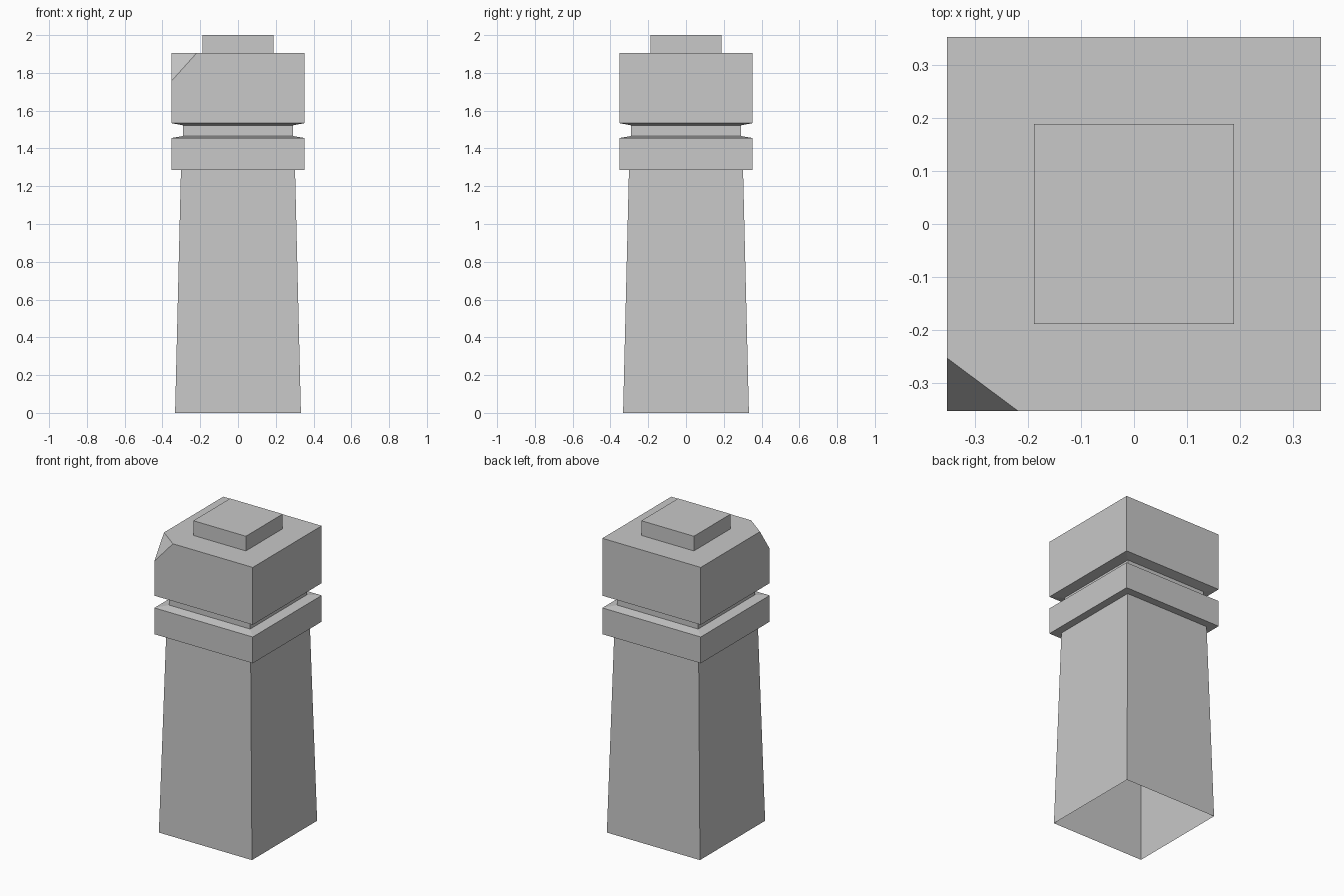
import bpy
import bmesh
from mathutils import Vector

if "Cube" in bpy.data.objects:
    bpy.data.objects.remove(bpy.data.objects["Cube"], do_unlink=True)

stone = bpy.data.materials.new("grey_stone")
stone.use_nodes = True
GREY = (0.58, 0.58, 0.58, 1.0)
stone.diffuse_color = GREY
stone.node_tree.nodes["Principled BSDF"].inputs["Base Color"].default_value = GREY

CORNERS = ((-1, -1), (1, -1), (1, 1), (-1, 1))
HALF = 0.352
CAP_TOP = 1.905


def square_loft(name, profile, close_top=False, chip=None):
    """Loft square rings given as (half width, height), from bottom to top."""
    bm = bmesh.new()
    rings = [[bm.verts.new((x * r, y * r, z)) for x, y in CORNERS] for r, z in profile]
    for low, high in zip(rings, rings[1:]):
        for i in range(4):
            j = (i + 1) % 4
            bm.faces.new((low[i], low[j], high[j], high[i]))
    if close_top:
        bm.faces.new(rings[-1])
    if chip:
        # Slice one corner off and close the cut
        a, b, c = (Vector(p) for p in chip)
        normal = (b - a).cross(c - a).normalized()
        if normal.z < 0:
            normal.negate()
        cut = bmesh.ops.bisect_plane(
            bm, geom=bm.verts[:] + bm.edges[:] + bm.faces[:],
            plane_co=a, plane_no=normal, clear_outer=True)
        edges = [e for e in cut["geom_cut"] if isinstance(e, bmesh.types.BMEdge)]
        for face in bmesh.ops.edgeloop_fill(bm, edges=edges)["faces"]:
            face.normal_update()
            if face.normal.dot(normal) < 0:
                face.normal_flip()
    mesh = bpy.data.meshes.new(name)
    bm.to_mesh(mesh)
    bm.free()
    mesh.materials.append(stone)
    obj = bpy.data.objects.new(name, mesh)
    bpy.context.collection.objects.link(obj)
    return obj


# Tapered shaft, open underneath
square_loft("shaft", [(0.333, 0), (0.302, 1.285)])
# Collar with a slightly sloped top
square_loft("collar", [(0.302, 1.285), (HALF, 1.285), (HALF, 1.455), (0.29, 1.466)])
# Recessed neck
square_loft("neck", [(0.29, 1.466), (0.29, 1.522)])
# Cap block with a chipped front corner
square_loft("cap", [(0.29, 1.522), (HALF, 1.534), (HALF, CAP_TOP), (0.188, CAP_TOP)],
            chip=[(-0.219, -HALF, CAP_TOP), (-HALF, -0.253, CAP_TOP), (-HALF, -HALF, 1.757)])
# Small square knob on top
square_loft("knob", [(0.188, CAP_TOP), (0.188, 2.0)], close_top=True)
